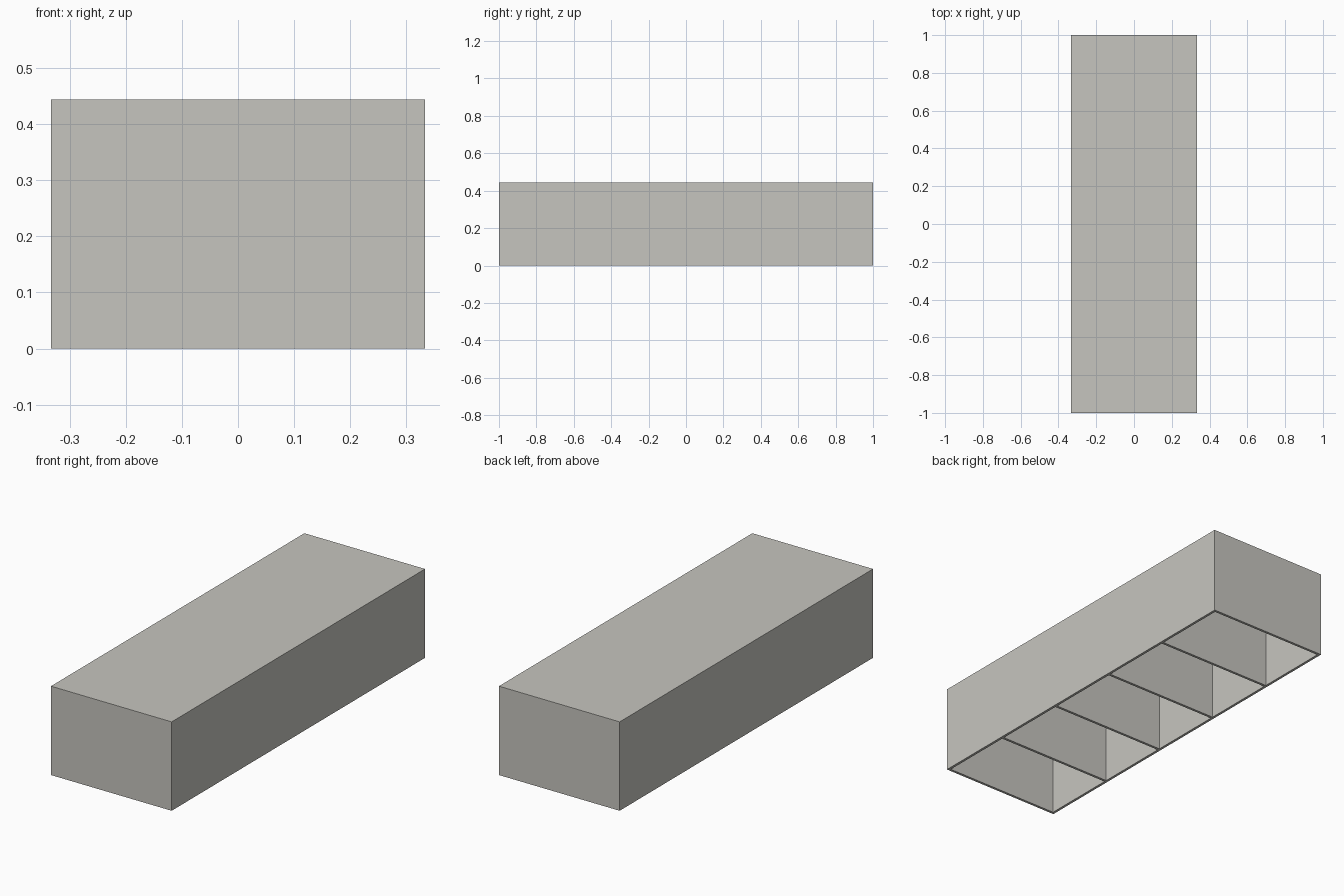
import bpy

if "Cube" in bpy.data.objects:
    bpy.data.objects.remove(bpy.data.objects["Cube"])

W, L, H = 0.667, 2.0, 0.444   # outer size
T = 0.013                     # sheet thickness
CELLS = 5

mat = bpy.data.materials.new("warm light grey")
mat.diffuse_color = (0.565, 0.558, 0.521, 1)
mat.use_nodes = True
mat.node_tree.nodes["Principled BSDF"].inputs["Base Color"].default_value = mat.diffuse_color


def box(name, size, center):
    bpy.ops.mesh.primitive_cube_add(size=1, location=center)
    ob = bpy.context.object
    ob.name = name
    ob.scale = size
    bpy.ops.object.transform_apply(location=False, rotation=False, scale=True)
    ob.data.materials.append(mat)
    return ob


# hollow cutters, one per compartment, evenly spaced between dividers
shell = box("divided_box", (W, L, H), (0, 0, H / 2))
cell = (L - (CELLS + 1) * T) / CELLS
for i in range(CELLS):
    y = -L / 2 + T + cell / 2 + i * (cell + T)
    cutter = box(f"compartment_cutter_{i + 1}", (W - 2 * T, cell, H), (0, y, H / 2 - T))
    cutter.hide_render = True
    cutter.hide_set(True)
    # cut the compartment open from below
    mod = shell.modifiers.new(f"compartment_{i + 1}", "BOOLEAN")
    mod.operation = "DIFFERENCE"
    mod.solver = "EXACT"
    mod.object = cutter
